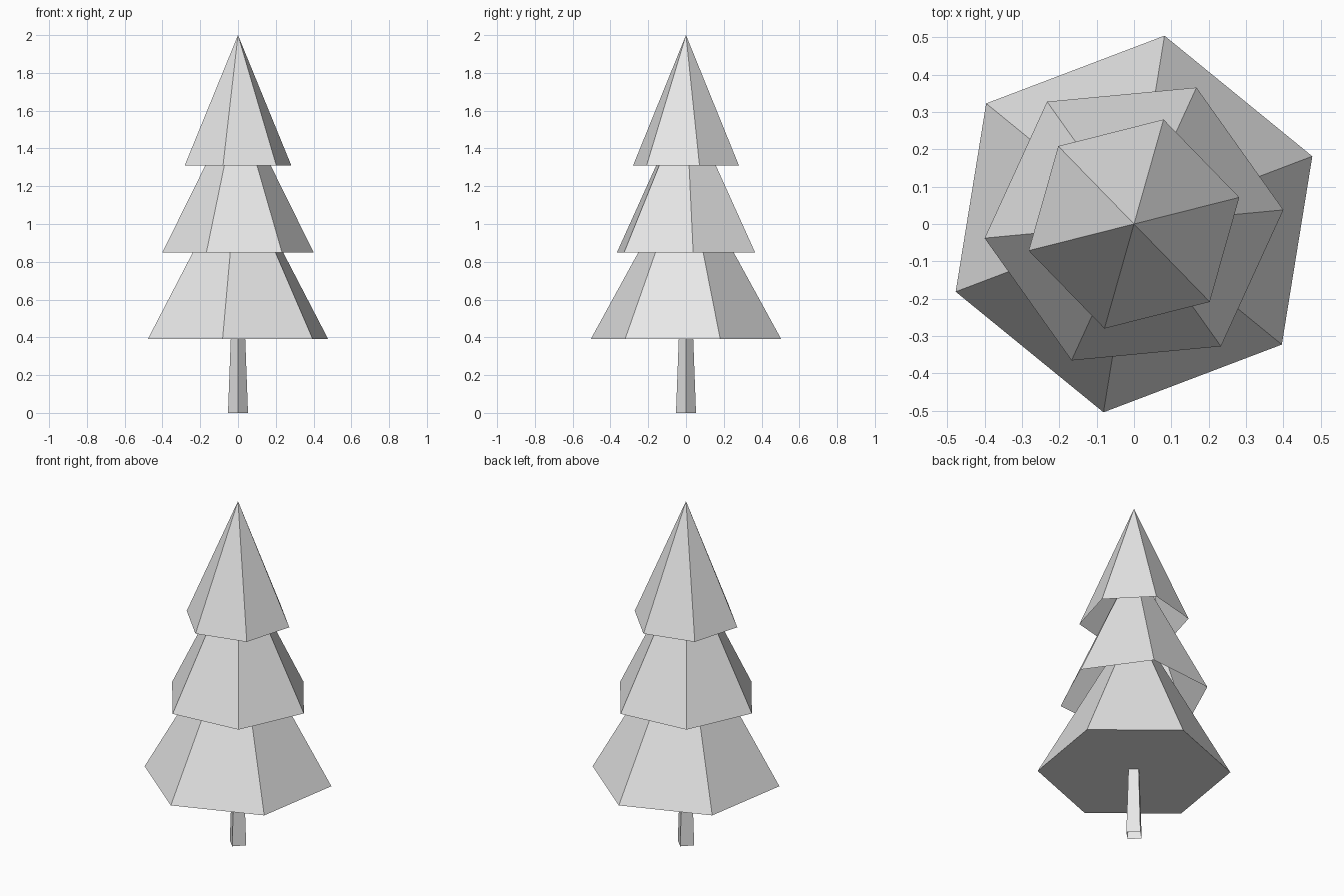
import bpy, bmesh, math

if "Cube" in bpy.data.objects:
    bpy.data.objects.remove(bpy.data.objects["Cube"])

grey = bpy.data.materials.new("light_grey")
grey.diffuse_color = (0.8, 0.8, 0.8, 1)
grey.use_nodes = True
grey.node_tree.nodes["Principled BSDF"].inputs["Base Color"].default_value = grey.diffuse_color


def cone(name, sides, r0, z0, r1, z1, turn, base=False):
    """Flat-sided cone (r1 = 0) or tapered tube, with an optional base face."""
    bm = bmesh.new()

    def ring(r, z):
        return [bm.verts.new((r * math.cos(a), r * math.sin(a), z))
                for a in (math.radians(turn) + math.tau * i / sides for i in range(sides))]

    low = ring(r0, z0)
    high = ring(r1, z1) if r1 else [bm.verts.new((0, 0, z1))]
    for i in range(sides):
        j = (i + 1) % sides
        if r1:
            bm.faces.new((low[i], low[j], high[j], high[i]))
        else:
            bm.faces.new((low[i], low[j], high[0]))
    if base:
        bm.faces.new(low[::-1])
    mesh = bpy.data.meshes.new(name)
    bm.to_mesh(mesh)
    bm.free()
    mesh.materials.append(grey)
    bpy.context.collection.objects.link(bpy.data.objects.new(name, mesh))


# Trunk: square, tapered, open underneath
cone("trunk", 4, 0.053, 0.0, 0.038, 0.40, 0)

# Foliage: three twisted six-sided cones, only the lowest one is closed below
cone("lower_foliage", 6, 0.511, 0.39, 0, 1.31, 20.8, base=True)
cone("middle_foliage", 6, 0.402, 0.85, 0, 1.66, 5.4)
cone("upper_foliage", 6, 0.291, 1.31, 0, 2.0, 14.2)
